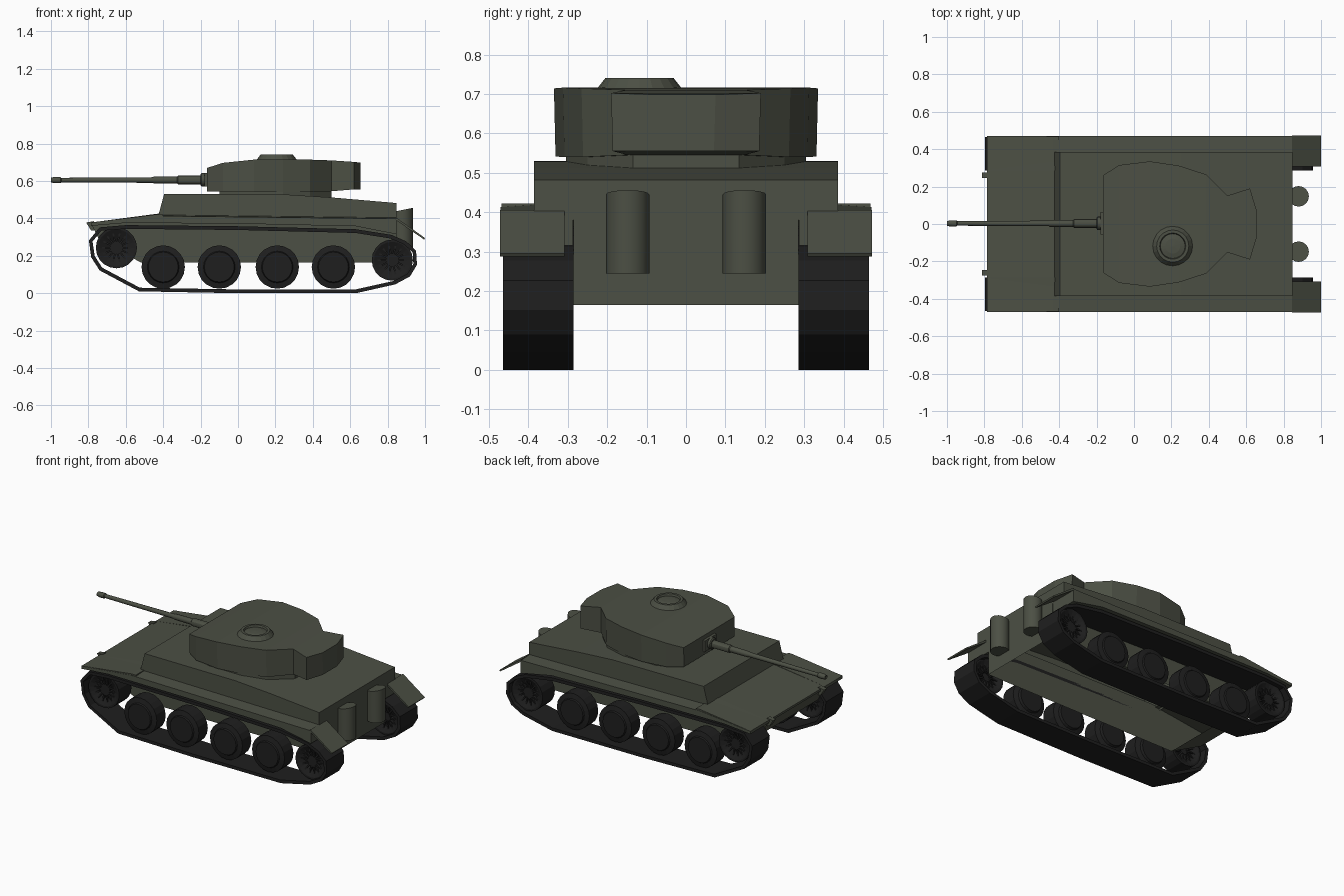
import bpy, bmesh, math
from mathutils import Matrix, Vector

if "Cube" in bpy.data.objects:
    bpy.data.objects.remove(bpy.data.objects["Cube"])


def material(name, rgb):
    m = bpy.data.materials.new(name)
    m.diffuse_color = (*rgb, 1)
    m.use_nodes = True
    m.node_tree.nodes["Principled BSDF"].inputs["Base Color"].default_value = m.diffuse_color
    return m


GREEN = material("olive green", (0.072, 0.079, 0.058))
BLACK = material("track black", (0.0135, 0.0135, 0.0135))


def finish(name, bm, mat, smooth=None):
    bmesh.ops.recalc_face_normals(bm, faces=bm.faces)
    me = bpy.data.meshes.new(name)
    bm.to_mesh(me)
    bm.free()
    me.materials.append(mat)
    ob = bpy.data.objects.new(name, me)
    bpy.context.collection.objects.link(ob)
    if smooth:
        bpy.ops.object.select_all(action='DESELECT')
        ob.select_set(True)
        bpy.context.view_layer.objects.active = ob
        bpy.ops.object.shade_smooth_by_angle(angle=math.radians(smooth))
    return ob


def prism(name, pts, y0, y1, mat=GREEN, drop=0.0, skip=()):
    """Extrude an x-z outline along y; drop lowers the outer upper edge, skip leaves sides open."""
    bm = bmesh.new()
    a = [bm.verts.new((x, y0, z)) for x, z in pts]
    b = [bm.verts.new((x, y1, z - (drop if z > 0.385 else 0))) for x, z in pts]
    bm.faces.new(a)
    bm.faces.new(b)
    for i in range(len(pts)):
        j = (i + 1) % len(pts)
        if i not in skip:
            bm.faces.new((a[i], a[j], b[j], b[i]))
    return finish(name, bm, mat)


def lathe(name, profile, loc, axis, mat=GREEN, n=16, smooth=None):
    """Spin (radius, height) points around an axis; zero radius closes an end."""
    bm = bmesh.new()
    rot = Vector((0, 0, 1)).rotation_difference(Vector(axis)).to_matrix().to_4x4()
    rings = []
    for r, h in profile:
        k = n if r > 0 else 1
        rings.append([bm.verts.new((r * math.cos(2 * math.pi * i / n),
                                    r * math.sin(2 * math.pi * i / n), h)) for i in range(k)])
    for a, b in zip(rings, rings[1:]):
        for i in range(n):
            j = (i + 1) % n
            q = [a[i % len(a)], a[j % len(a)], b[j % len(b)], b[i % len(b)]]
            bm.faces.new(list(dict.fromkeys(q)))
    bm.transform(Matrix.Translation(loc) @ rot)
    return finish(name, bm, mat, smooth)


def spokes(name, loc, count=14):
    """Radial ribs lying in the dished faces of a toothed wheel."""
    bm = bmesh.new()
    for i in range(count):
        m = (Matrix.Translation(loc) @ Matrix.Rotation(2 * math.pi * i / count, 4, 'Y')
             @ Matrix.Translation((0.066, 0, 0)) @ Matrix.Diagonal((0.07, 0.104, 0.009, 1)))
        bmesh.ops.create_cube(bm, size=1, matrix=m)
    return finish(name, bm, BLACK)


def loft(name, stations, flare=0.0):
    """Box sections (x, half width, bottom z, top z) joined along x."""
    bm = bmesh.new()
    secs = [[bm.verts.new((x, y, z)) for y, z in
             ((-w + flare, b), (w - flare, b), (w, t), (-w, t))] for x, w, b, t in stations]
    for a, b in zip(secs, secs[1:]):
        for i in range(4):
            j = (i + 1) % 4
            bm.faces.new((a[i], a[j], b[j], b[i]))
    bm.faces.new(secs[0])
    bm.faces.new(secs[-1])
    return finish(name, bm, GREEN)


# Hull shell, open underneath, and superstructure
prism("lower_hull", [(-0.785, 0.37), (-0.74, 0.28), (-0.52, 0.165), (0.848, 0.165),
                     (0.848, 0.40), (-0.43, 0.41)], -0.286, 0.286, skip=(2, 4, 5))
prism("superstructure", [(-0.43, 0.40), (-0.395, 0.53), (0.25, 0.528), (0.5, 0.512),
                         (0.848, 0.482), (0.848, 0.38)], -0.385, 0.385, skip=(5,))
prism("glacis_plate", [(-0.787, 0.378), (-0.43, 0.422), (-0.40, 0.422), (-0.40, 0.412),
                       (-0.43, 0.412), (-0.787, 0.364)], -0.468, 0.468)

# Track belt outline
track = [(-0.74, 0.36), (-0.797, 0.29), (-0.785, 0.20), (-0.74, 0.13), (-0.53, 0.018),
         (0.0, 0.008), (0.63, 0.008), (0.84, 0.055), (0.92, 0.098), (0.957, 0.16),
         (0.952, 0.235), (0.90, 0.285), (0.82, 0.32), (0.63, 0.35), (0.0, 0.366), (-0.6, 0.372)]


def track_belt(name, y0, y1, t=0.02):
    bm = bmesh.new()
    n = len(track)
    rows = []
    for i in range(n):
        p, a, b = (Vector(track[k % n]) for k in (i, i - 1, i + 1))
        d = ((p - a).normalized() + (b - p).normalized()).normalized()
        q = p + Vector((-d.y, d.x)) * t
        p.y -= 0.008
        q.y -= 0.008
        rows.append([bm.verts.new((v.x, y, v.y)) for v, y in ((p, y0), (p, y1), (q, y1), (q, y0))])
    for i in range(n):
        a, b = rows[i], rows[(i + 1) % n]
        for k in range(4):
            bm.faces.new((a[k], a[(k + 1) % 4], b[(k + 1) % 4], b[k]))
    return finish(name, bm, BLACK)


wheel = [(0, -0.07), (0.08, -0.07), (0.085, -0.055), (0.116, -0.045), (0.116, 0.045),
         (0.085, 0.052), (0.08, 0.06), (0, 0.06)]
sprocket = [(0, -0.03), (0.035, -0.03), (0.098, -0.062), (0.11, -0.062), (0.11, 0.062),
            (0.098, 0.062), (0.035, 0.03), (0.035, 0.05), (0, 0.05)]

# Running gear, fenders and rear fittings on both sides
for side, s in (("right", -1), ("left", 1)):
    track_belt("track_" + side, s * 0.286, s * 0.464)
    for i, x in enumerate((-0.40, -0.10, 0.21, 0.51)):
        lathe(f"road_wheel_{side}_{i + 1}", wheel, (x, s * 0.375, 0.14), (0, s, 0), BLACK, 20)
    for part, x, z in (("drive_wheel", -0.65, 0.243), ("idler_wheel", 0.825, 0.177)):
        lathe(f"{part}_{side}", sprocket, (x, s * 0.375, z), (0, s, 0), BLACK, 20)
        spokes(f"{part}_spokes_{side}", (x, s * 0.375, z))
    prism("fender_" + side, [(-0.787, 0.378), (-0.43, 0.425), (0.848, 0.41), (0.848, 0.315),
                             (0.63, 0.358), (0.0, 0.372), (-0.6, 0.376), (-0.787, 0.36)],
          s * 0.287, s * 0.47, drop=0.012)
    prism("rear_flap_" + side, [(0.845, 0.405), (1.0, 0.295), (0.995, 0.287), (0.845, 0.39)],
          s * 0.308, s * 0.472)
    # Exhaust with its mouth cut at a slant
    pipe = lathe("exhaust_" + side, [(0, 0), (0.055, 0), (0.055, 0.2), (0, 0.2)],
                 (0.88, s * 0.148, 0.245), (0, 0, 1), GREEN, 16, 30)
    for v in pipe.data.vertices:
        if v.co.z > 0.4:
            v.co.z += (v.co.x - 0.88) * 0.2
    prism("tow_hook_" + side, [(-0.812, 0.378), (-0.77, 0.385), (-0.77, 0.335), (-0.785, 0.335)],
          s * 0.245, s * 0.275)

# Turret body with narrow neck and rear bustle
loft("turret", [(-0.165, 0.26, 0.545, 0.67), (-0.08, 0.315, 0.543, 0.697),
                (0.085, 0.335, 0.541, 0.714), (0.24, 0.312, 0.54, 0.716),
                (0.385, 0.265, 0.54, 0.714), (0.50, 0.152, 0.545, 0.71),
                (0.62, 0.19, 0.555, 0.702), (0.655, 0.075, 0.555, 0.698)], flare=0.004)
loft("turret_base", [(-0.10, 0.26, 0.525, 0.56), (0.0, 0.305, 0.525, 0.56), (0.24, 0.305, 0.525, 0.56),
                     (0.385, 0.25, 0.515, 0.56), (0.50, 0.135, 0.508, 0.56)])

# Commander hatch ring with shallow inner lid
lathe("cupola", [(0, -0.03), (0.108, -0.03), (0.108, 0.0), (0.086, 0.028), (0.070, 0.028),
                 (0.066, 0.016), (0.04, 0.022), (0, 0.024)], (0.207, -0.118, 0.713), (0, 0, 1), GREEN, 20)

# Gun
prism("mantlet_plate", [(-0.18, 0.572), (-0.18, 0.642), (-0.15, 0.645), (-0.15, 0.568)], -0.055, 0.065)
lathe("mantlet_collar", [(0, 0), (0.036, 0), (0.036, 0.03), (0.03, 0.035), (0, 0.035)],
      (-0.165, 0.003, 0.607), (-1, 0, 0), GREEN, 16, 30)
lathe("barrel", [(0, 0), (0.024, 0), (0.024, 0.14), (0.019, 0.145), (0.018, 0.27), (0.015, 0.275),
                 (0.012, 0.765), (0.017, 0.77), (0.017, 0.80), (0.014, 0.815), (0.014, 0.82),
                 (0.008, 0.82), (0.007, 0.79), (0, 0.79)],
      (-0.18, 0.003, 0.605), (-1, 0, 0), GREEN, 12, 30)
